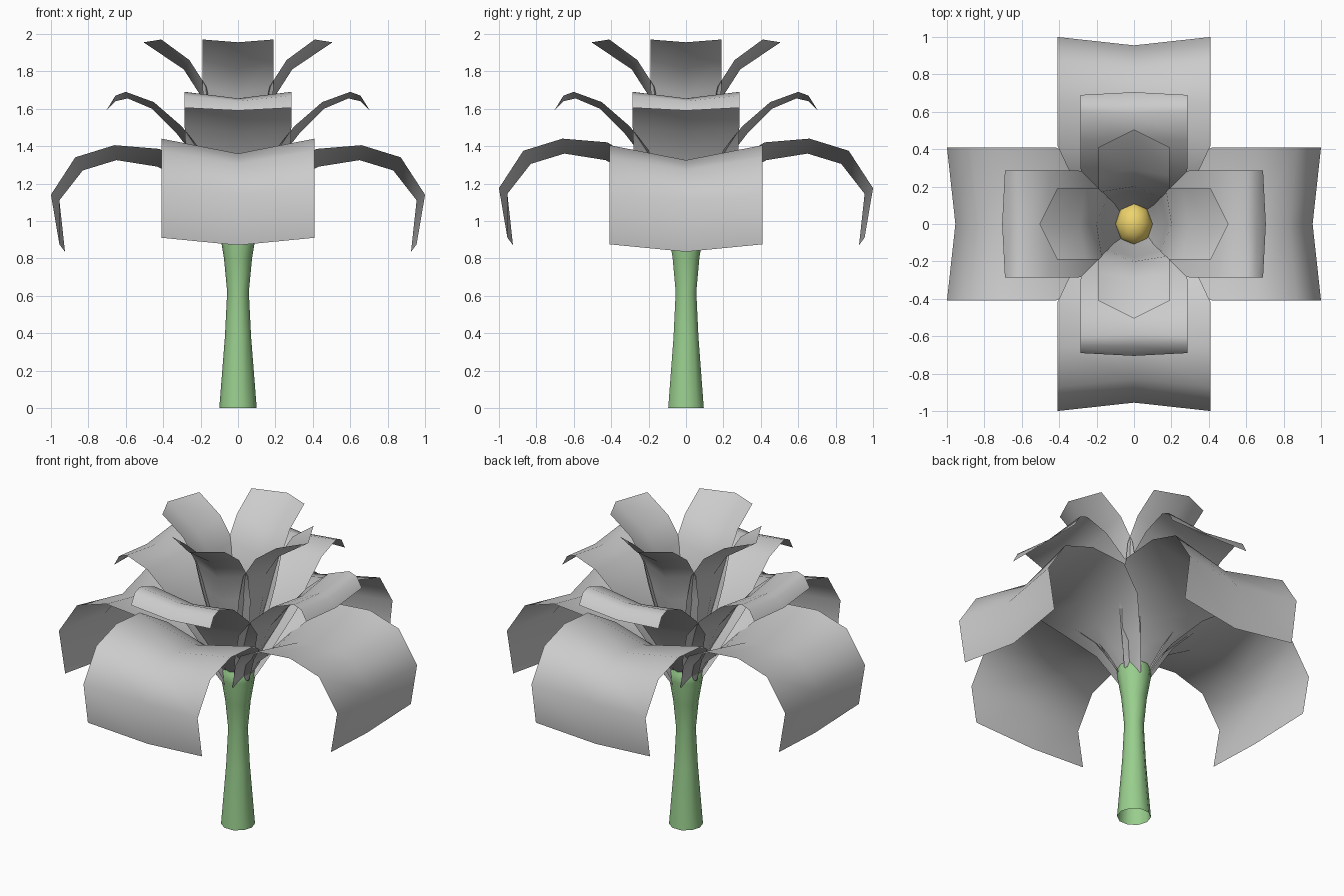
import bpy, math
from math import cos, sin, pi

if "Cube" in bpy.data.objects:
    bpy.data.objects.remove(bpy.data.objects["Cube"])


def material(name, color):
    m = bpy.data.materials.new(name)
    m.diffuse_color = color
    m.use_nodes = True
    m.node_tree.nodes["Principled BSDF"].inputs["Base Color"].default_value = m.diffuse_color
    return m


def make_object(name, verts, faces, mat=None):
    me = bpy.data.meshes.new(name)
    me.from_pydata(verts, [], faces)
    me.update()
    ob = bpy.data.objects.new(name, me)
    bpy.context.collection.objects.link(ob)
    if mat:
        me.materials.append(mat)
    bpy.ops.object.select_all(action='DESELECT')
    ob.select_set(True)
    bpy.context.view_layer.objects.active = ob
    bpy.ops.object.shade_smooth_by_angle(angle=math.radians(50))
    return ob


def lathe(name, profile, sides, mat):
    verts = [(r * cos(2 * pi * i / sides), r * sin(2 * pi * i / sides), z)
             for r, z in profile for i in range(sides)]
    faces = [(k * sides + i, k * sides + (i + 1) % sides,
              (k + 1) * sides + (i + 1) % sides, (k + 1) * sides + i)
             for k in range(len(profile) - 1) for i in range(sides)]
    return make_object(name, verts, faces, mat)


def petal(name, rows, angle, dz):
    # each row: edge radius, edge height, half width, centre radius, centre height
    verts = []
    for re, ze, w, rm, zm in rows:
        for r, t, z in ((re, -w, ze), (rm, 0, zm), (re, w, ze)):
            verts.append((r * cos(angle) - t * sin(angle),
                          r * sin(angle) + t * cos(angle), z + dz))
    faces = [(3 * k + c, 3 * k + 3 + c, 3 * k + 4 + c, 3 * k + 1 + c)
             for k in range(len(rows) - 1) for c in (0, 1)]
    make_object(name, verts, faces)


green = material("stem_green", (0.32, 0.62, 0.27, 1))
yellow = material("centre_yellow", (0.85, 0.65, 0.15, 1))

# Stem, open at the bottom, flared under the petals
lathe("stem", [(.10, 0), (.07, .38), (.058, .62), (.075, .8), (.10, .95),
               (.10, 1.0), (.055, 1.06), (.055, 1.12)], 10, green)

# Flower centre
bpy.ops.mesh.primitive_uv_sphere_add(segments=8, ring_count=6, radius=.1,
                                     location=(0, 0, 1.17))
centre = bpy.context.object
centre.name = "flower_centre"
centre.scale = (1, 1.18, 1)
centre.data.materials.append(yellow)
bpy.ops.object.shade_smooth()

# Three tiers of petals
tiers = {
    "lower_petal": (.035, [
        (.03, .93, .10, .04, .90), (.12, 1.13, .20, .14, 1.08),
        (.25, 1.28, .33, .27, 1.20), (.42, 1.385, .41, .43, 1.29),
        (.66, 1.405, .41, .65, 1.325), (.87, 1.34, .41, .83, 1.27),
        (1.0, 1.14, .41, .955, 1.11), (.955, .875, .41, .925, .835)]),
    "middle_petal": (0, [
        (.04, .97, .10, .05, .95), (.10, 1.15, .18, .13, 1.12),
        (.20, 1.38, .28, .23, 1.34), (.30, 1.505, .285, .33, 1.47),
        (.45, 1.635, .285, .46, 1.60), (.60, 1.69, .285, .59, 1.655),
        (.655, 1.67, .285, .655, 1.64), (.69, 1.605, .285, .705, 1.59)]),
    "upper_petal": (0, [
        (.03, 1.0, .08, .05, 1.0), (.08, 1.3, .14, .13, 1.28),
        (.13, 1.55, .18, .18, 1.52), (.17, 1.72, .19, .20, 1.67),
        (.26, 1.86, .19, .29, 1.81), (.41, 1.97, .19, .505, 1.955)]),
}
for name, (lift, rows) in tiers.items():
    for i in range(4):
        petal(f"{name}_{i + 1}", rows, i * pi / 2, lift * (i % 2))
